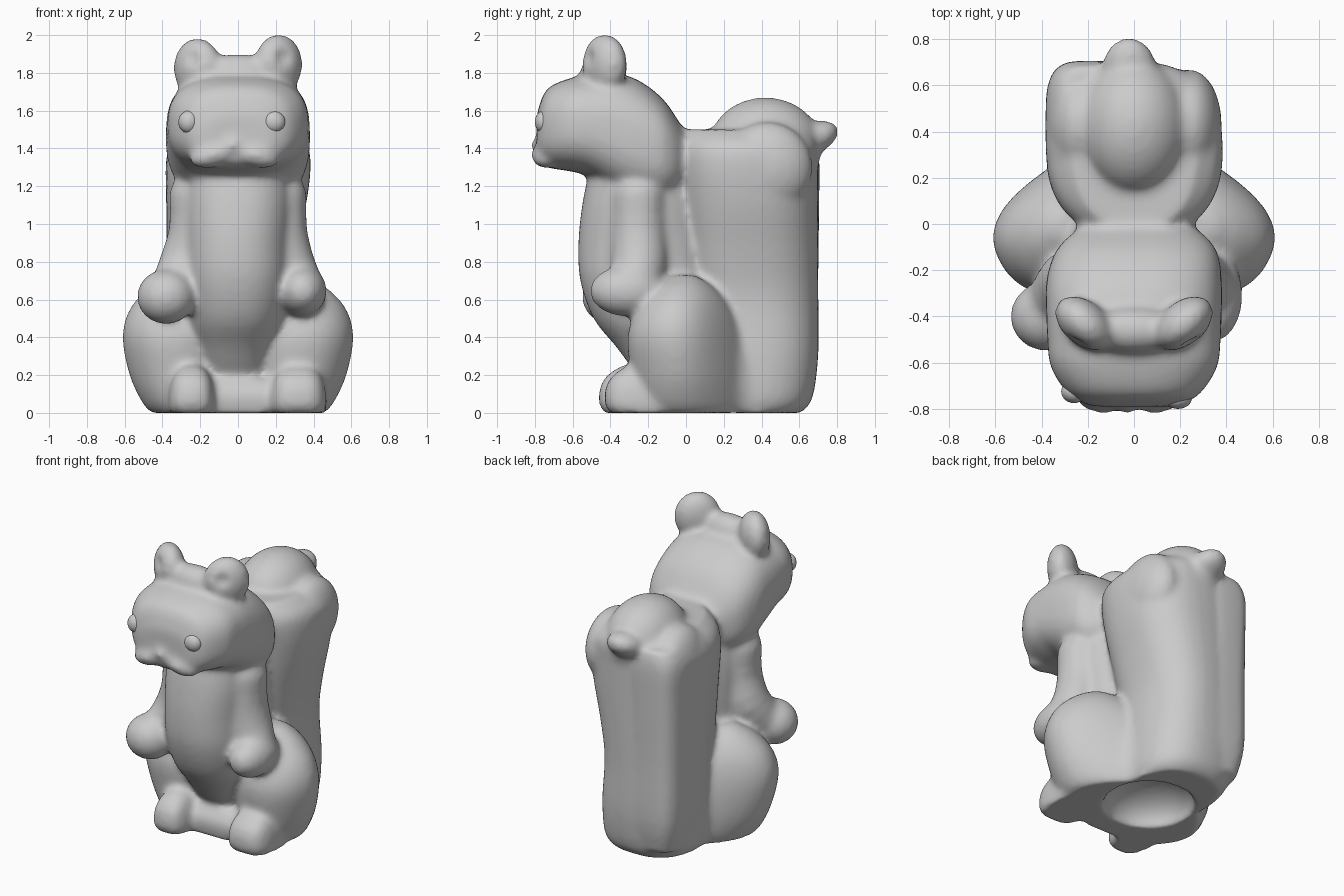
import bpy, bmesh, math
from mathutils import Matrix

if "Cube" in bpy.data.objects:
    bpy.data.objects.remove(bpy.data.objects["Cube"])

parts = []


def finish(bm, name, group):
    for v in bm.verts:                      # flat underside on the ground
        if group is parts:
            v.co.z = max(v.co.z, 0.0)
    bmesh.ops.recalc_face_normals(bm, faces=bm.faces[:])
    me = bpy.data.meshes.new(name)
    bm.to_mesh(me)
    bm.free()
    ob = bpy.data.objects.new(name, me)
    bpy.context.scene.collection.objects.link(ob)
    group.append(ob)
    return ob


def blob(name, loc, rad, rot=(0, 0, 0), group=parts):
    """Ellipsoid, rotation in degrees."""
    bm = bmesh.new()
    bmesh.ops.create_uvsphere(bm, u_segments=32, v_segments=20, radius=1)
    r = Matrix.Identity(4)
    for a, ax in zip(rot, 'XYZ'):
        r = Matrix.Rotation(math.radians(a), 4, ax) @ r
    bm.transform(Matrix.Translation(loc) @ r @ Matrix.Diagonal((*rad, 1)))
    return finish(bm, name, group)


def spline(rows, steps=4):
    """Smooth in-between sections."""
    out = []
    for i in range(len(rows) - 1):
        p = [rows[max(i - 1, 0)], rows[i], rows[i + 1], rows[min(i + 2, len(rows) - 1)]]
        for s in range(steps):
            t = s / steps
            out.append([0.5 * (2 * b + (c - a) * t + (2 * a - 5 * b + 4 * c - d) * t * t
                               + (3 * b - a - 3 * c + d) * t ** 3) for a, b, c, d in zip(*p)])
    return out + [list(rows[-1])]


def loft(name, rows, axis='Z', power=2.3, n=40):
    """Rows: position on axis, x min, x max, low and high of the third axis."""
    bm = bmesh.new()
    rings = []
    for t, x0, x1, lo, hi in spline(rows):
        ring = []
        for k in range(n):
            a = 2 * math.pi * k / n
            c, s = math.cos(a), math.sin(a)
            u = (x0 + x1) / 2 + (x1 - x0) / 2 * math.copysign(abs(c) ** (2 / power), c)
            w = (lo + hi) / 2 + (hi - lo) / 2 * math.copysign(abs(s) ** (2 / power), s)
            ring.append(bm.verts.new((u, w, t) if axis == 'Z' else (u, t, w)))
        rings.append(ring)
    for a, b in zip(rings, rings[1:]):
        for k in range(n):
            bm.faces.new((a[k], a[(k + 1) % n], b[(k + 1) % n], b[k]))
    bm.faces.new(rings[0])
    bm.faces.new(rings[-1])
    return finish(bm, name, parts)


def limb(name, pts):
    """Chain of spheres along a smooth path; points are x, y, z, radius."""
    for i, p in enumerate(spline(pts, 3)):
        blob(f"{name}_{i}", p[:3], (p[3],) * 3)


# head, lofted from face to nape
loft("head", [
    (-0.79, -0.18, 0.18, 1.34, 1.58), (-0.74, -0.28, 0.28, 1.30, 1.71),
    (-0.62, -0.36, 0.36, 1.28, 1.77), (-0.50, -0.375, 0.375, 1.25, 1.79),
    (-0.38, -0.38, 0.38, 1.18, 1.80), (-0.25, -0.38, 0.38, 1.12, 1.76),
    (-0.12, -0.34, 0.36, 1.12, 1.66), (-0.03, -0.25, 0.28, 1.18, 1.53),
    (0.03, -0.12, 0.14, 1.28, 1.44)], 'Y', 2.6)
blob("brow_ridge", (0, -0.46, 1.79), (0.22, 0.10, 0.11))
for s, top in ((-1, 1.825), (1, 1.845)):
    blob("ear", (s * 0.215, -0.43, top), (0.145, 0.095, 0.16), (0, 0, s * 40))
    blob("cheek", (s * 0.11 - 0.02, -0.735, 1.365), (0.13, 0.085, 0.065), (0, s * 14, 0))
blob("nose", (-0.03, -0.78, 1.415), (0.055, 0.04, 0.045))

# torso with round belly
loft("torso", [
    (0.12, -0.22, 0.20, -0.20, 0.40), (0.24, -0.24, 0.20, -0.29, 0.40),
    (0.35, -0.26, 0.22, -0.37, 0.35), (0.50, -0.28, 0.26, -0.49, 0.25),
    (0.70, -0.29, 0.28, -0.56, 0.15), (0.90, -0.29, 0.28, -0.57, 0.12),
    (1.10, -0.29, 0.29, -0.55, 0.08), (1.25, -0.28, 0.28, -0.52, 0.04)])

# arms and paws
limb("left_arm", [(-0.22, -0.25, 1.14, 0.145), (-0.22, -0.25, 0.95, 0.15),
                  (-0.27, -0.26, 0.78, 0.15), (-0.34, -0.34, 0.65, 0.13)])
limb("right_arm", [(0.22, -0.25, 1.14, 0.145), (0.22, -0.25, 0.95, 0.15),
                   (0.26, -0.25, 0.78, 0.15), (0.33, -0.28, 0.66, 0.13)])
blob("left_paw", (-0.38, -0.40, 0.615), (0.155, 0.15, 0.145))
blob("right_paw", (0.34, -0.31, 0.645), (0.13, 0.20, 0.135))

# haunches, drawn in towards the tail
for s in (-1, 1):
    rows = [(0.0, 0.08, 0.48, -0.24, 0.46), (0.06, 0.06, 0.53, -0.27, 0.46),
            (0.20, 0.05, 0.59, -0.29, 0.41), (0.40, 0.05, 0.62, -0.31, 0.32),
            (0.55, 0.08, 0.58, -0.26, 0.24), (0.66, 0.14, 0.48, -0.17, 0.15),
            (0.73, 0.22, 0.36, -0.06, 0.05)]
    h = loft("haunch", [(z, s * a, s * b, lo, hi) for z, a, b, lo, hi in rows], 'Z', 2.15)
    for v in h.data.vertices:
        v.co.x *= 1 - min(0.42, 2.9 * max(0, v.co.y + 0.1) ** 2)

# feet and low base between them
for name, a, b, y in (("left_foot", -0.37, -0.12, -0.46), ("right_foot", 0.17, 0.47, -0.43)):
    loft(name, [(0, a + 0.01, b - 0.01, y + 0.03, 0), (0.05, a, b, y, 0),
                (0.15, a + 0.01, b - 0.01, y + 0.01, 0),
                (0.22, a + 0.04, b - 0.04, y + 0.07, 0), (0.26, a + 0.09, b - 0.09, y + 0.15, 0)],
         'Z', 3.2)
loft("base", [(0, -0.3, 0.27, -0.31, 0.5), (0.1, -0.3, 0.27, -0.32, 0.5),
              (0.18, -0.28, 0.25, -0.27, 0.5)], 'Z', 5)

# upright bushy tail, squarer on its left side
loft("tail", [
    (0.0, -0.31, 0.25, 0.02, 0.61), (0.08, -0.35, 0.28, 0.0, 0.67),
    (0.30, -0.36, 0.28, 0.0, 0.70), (0.60, -0.35, 0.26, 0.0, 0.70),
    (0.85, -0.36, 0.30, -0.02, 0.70), (1.10, -0.375, 0.36, -0.04, 0.70),
    (1.30, -0.38, 0.385, -0.06, 0.70), (1.42, -0.35, 0.365, -0.06, 0.70),
    (1.50, -0.26, 0.27, -0.02, 0.66)], 'Z', 2.4)
loft("tail_left_side", [
    (0.08, -0.33, 0.0, 0.2, 0.66), (0.3, -0.37, 0.0, 0.2, 0.70), (0.7, -0.375, 0.0, 0.2, 0.70),
    (1.1, -0.38, 0.0, 0.15, 0.705), (1.35, -0.38, 0.0, 0.15, 0.705),
    (1.46, -0.33, 0.0, 0.2, 0.68)], 'Z', 3.6)
blob("tail_crest", (0.0, 0.42, 1.41), (0.24, 0.30, 0.26))
for s in (-1, 1):
    blob("tail_lobe", (s * 0.24, 0.43, 1.30), (0.14, 0.24, 0.24), (8, 0, 0))
blob("tail_tip", (-0.02, 0.66, 1.45), (0.12, 0.155, 0.085), (22, 0, 0))


def join(obs, name):
    bpy.ops.object.select_all(action='DESELECT')
    for o in obs:
        o.select_set(True)
    bpy.context.view_layer.objects.active = obs[0]
    bpy.ops.object.join()
    obs[0].name = name
    return obs[0]


# hollows: open underside and shallow ear cups
hollows = []
blob("underside_hollow", (-0.01, 0.13, 0.0), (0.28, 0.28, 0.18), group=hollows)
for s in (-1, 1):
    blob("ear_hollow", (s * 0.26, -0.56, 1.89), (0.08, 0.065, 0.075), (0, 0, s * 40), hollows)
cutter = join(hollows, "hollow_cutter")
cutter.hide_render = True
cutter.hide_set(True)

# fuse everything into one moulded figure
body = join(parts, "squirrel_body")


def remesh(ob):
    m = ob.modifiers.new("fuse", 'REMESH')
    m.mode = 'VOXEL'
    m.voxel_size = 0.017
    m.use_smooth_shade = True


remesh(body)
cut = body.modifiers.new("hollows", 'BOOLEAN')
cut.operation = 'DIFFERENCE'
cut.object = cutter
remesh(body)
sm = body.modifiers.new("soften", 'SMOOTH')
sm.factor = 0.5
sm.iterations = 9

# small eyes set on the face
eyes = []
blob("left_eye", (-0.26, -0.725, 1.54), (0.055, 0.05, 0.06), group=eyes)
blob("right_eye", (0.19, -0.755, 1.54), (0.06, 0.045, 0.058), group=eyes)
for e in eyes:
    e.data.polygons.foreach_set("use_smooth", [True] * len(e.data.polygons))
    e.data.update()
